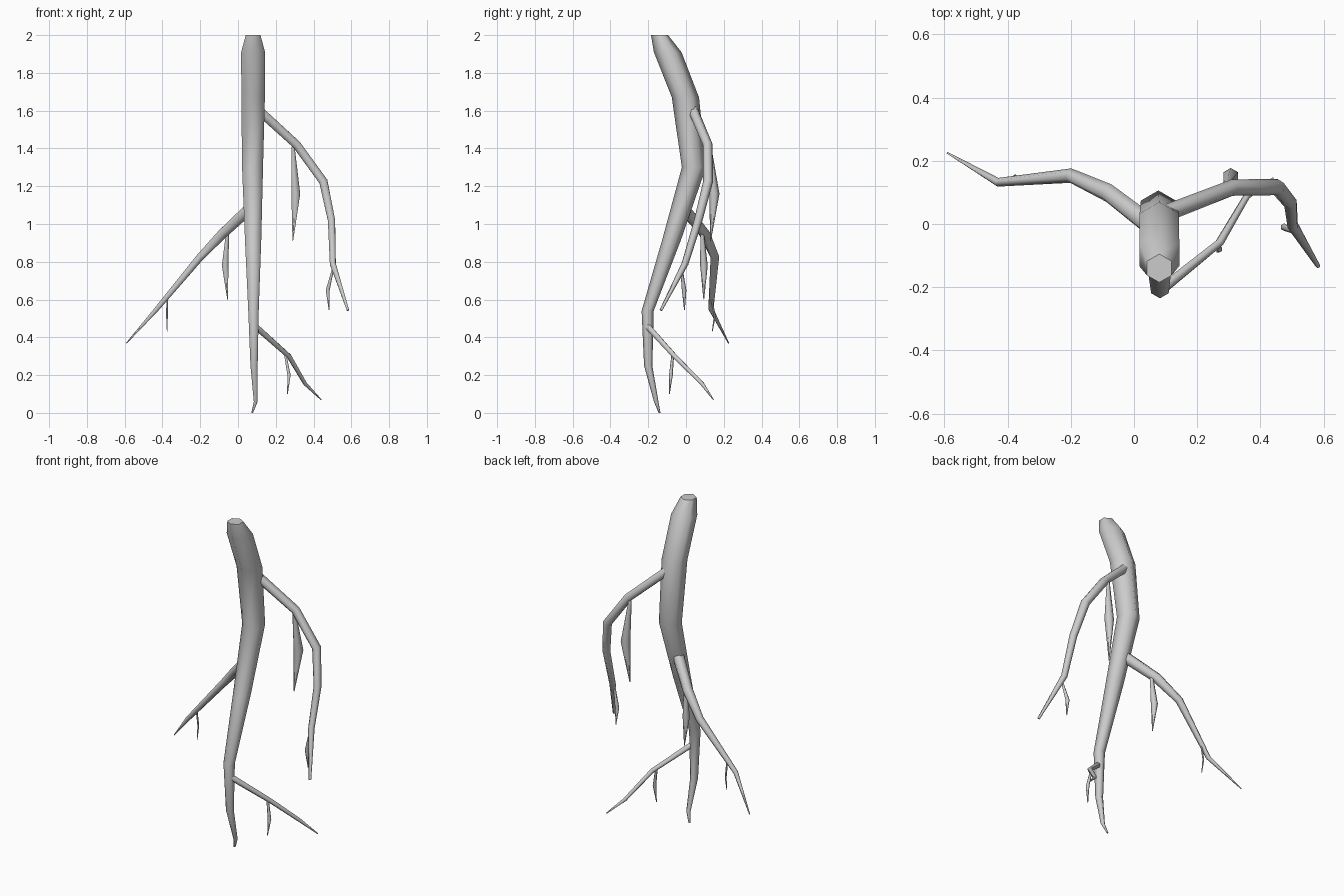
import bpy, bmesh, math
from mathutils import Vector


def tube(name, pts, sides=6, flat=False):
    """Tapered tube along pts given as (x, y, z, radius)."""
    bm = bmesh.new()
    P = [Vector(p[:3]) for p in pts]
    rings = []
    for i, p in enumerate(pts):
        a, b = P[max(i - 1, 0)], P[min(i + 1, len(P) - 1)]
        t = Vector((0, 0, -1))
        if not flat:
            t = (b - a).normalized()
            if 0 < i < len(P) - 1:
                t = ((P[i] - a).normalized() + (b - P[i]).normalized()).normalized()
        u = Vector((0, 1, 0))
        u = (u - t * u.dot(t)).normalized()
        v = t.cross(u)
        rings.append([bm.verts.new(P[i] + p[3] * (u * math.cos(k * math.tau / sides)
                      + v * math.sin(k * math.tau / sides))) for k in range(sides)])
    for r, s in zip(rings, rings[1:]):
        for k in range(sides):
            n = (k + 1) % sides
            bm.faces.new((r[k], r[n], s[n], s[k]))
    bm.faces.new(rings[0])
    bm.faces.new(rings[-1])
    bmesh.ops.recalc_face_normals(bm, faces=bm.faces)
    for f in bm.faces:
        f.smooth = len(f.verts) == 4
    me = bpy.data.meshes.new(name)
    bm.to_mesh(me)
    bm.free()
    ob = bpy.data.objects.new(name, me)
    bpy.context.collection.objects.link(ob)


# Main root, horizontal rings from the cut top to the tip
tube("main_root", [
    (.08, -.14, 2, .045), (.08, -.097, 1.91, .073), (.08, -.003, 1.67, .072),
    (.077, .042, 1.30, .064), (.08, -.075, .92, .05), (.082, -.203, .54, .032),
    (.085, -.2, .25, .022), (.094, -.158, .06, .012), (.075, -.14, 0, .005)], flat=True)

# Side roots
tube("upper_right_root", [
    (.09, .03, 1.62, .028), (.31, .115, 1.42, .026), (.452, .117, 1.225, .026),
    (.495, .065, 1.02, .022), (.502, -.005, .79, .018), (.582, -.133, .543, .007)])
tube("left_root", [
    (.06, -.01, 1.08, .034), (-.08, .098, .95, .03), (-.2, .153, .825, .023),
    (-.43, .132, .55, .014), (-.59, .225, .37, .003)])
tube("lower_right_root", [
    (.09, -.205, .46, .018), (.27, -.06, .3, .014), (.355, .085, .155, .011),
    (.44, .145, .07, .003)])

# Hanging rootlets
rootlets = [
    [(.292, .125, 1.41, .009), (.306, .15, 1.16, .027), (.29, .13, .91, .002)],
    [(.505, -.025, .77, .006), (.475, -.01, .65, .012), (.482, -.008, .545, .002)],
    [(-.055, .085, .96, .009), (-.068, .095, .78, .02), (-.055, .094, .6, .002)],
    [(-.375, .135, .61, .005), (-.376, .152, .51, .005), (-.375, .139, .43, .002)],
    [(.25, -.07, .31, .007), (.27, -.08, .2, .01), (.262, -.088, .1, .002)],
]
for i, pts in enumerate(rootlets):
    tube(f"rootlet_{i + 1}", pts, flat=True)
